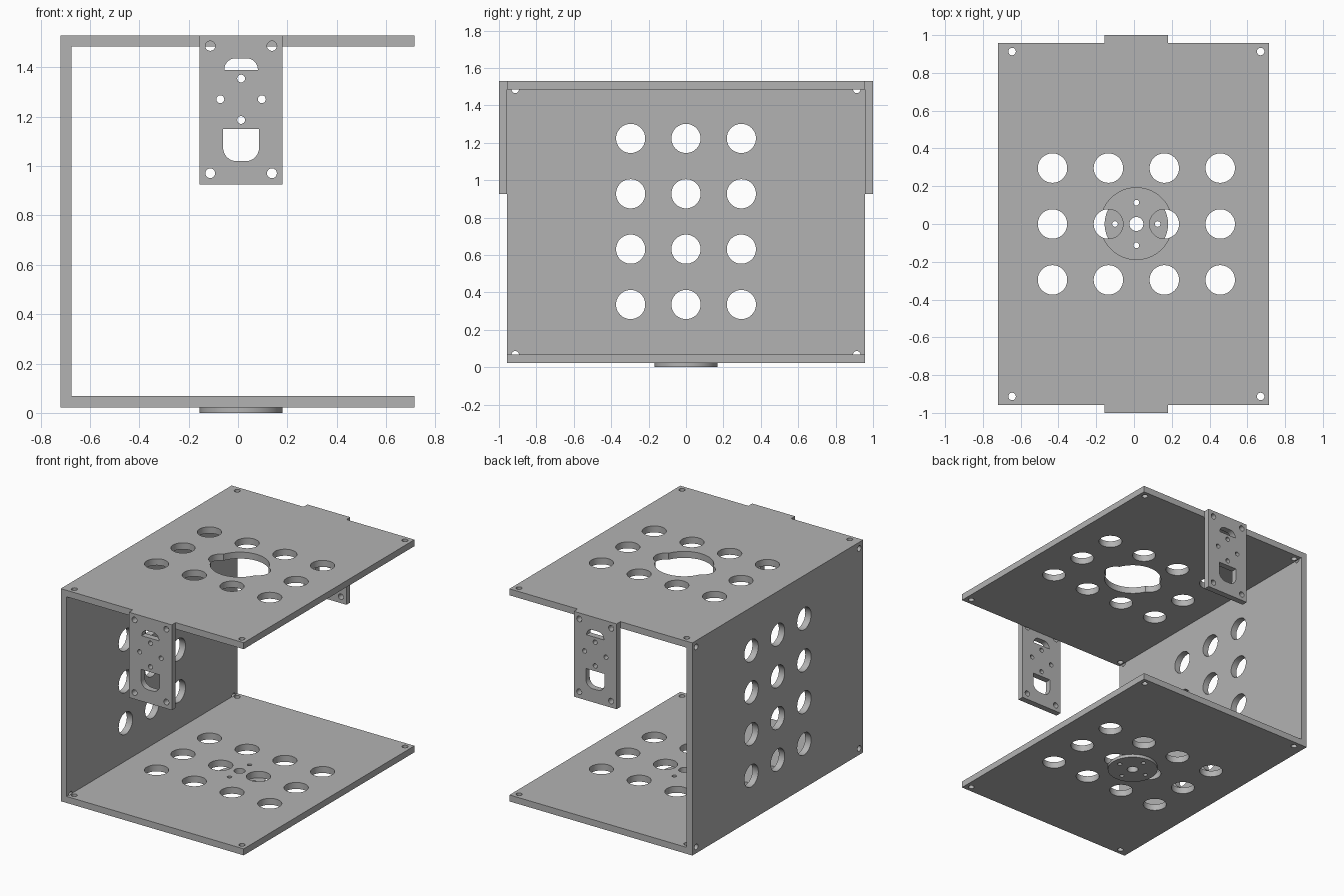
import bpy, bmesh, math
from mathutils import Vector

if "Cube" in bpy.data.objects:
    bpy.data.objects.remove(bpy.data.objects["Cube"])

grey = bpy.data.materials.new("plain grey")
grey.use_nodes = True
colour = (0.45, 0.45, 0.45, 1)
grey.diffuse_color = colour
grey.node_tree.nodes["Principled BSDF"].inputs["Base Color"].default_value = colour


def circle(a, b, r, sides=48):
    step = math.tau / sides
    return [(a + r * math.cos(i * step), b + r * math.sin(i * step)) for i in range(sides)]


def box(a0, a1, b0, b1):
    return [(a0, b0), (a1, b0), (a1, b1), (a0, b1)]


def rounded_slot(centre, half, flat, tip, r):
    """Slot with a straight edge at flat and two rounded corners at tip."""
    s = 1 if tip > flat else -1
    pts = [(centre - half, flat), (centre + half, flat)]
    for side in (1, -1):
        for i in range(9):
            t = math.pi / 2 * (i if side > 0 else 8 - i) / 8
            pts.append((centre + side * (half - r + r * math.cos(t)),
                        tip - s * r + s * r * math.sin(t)))
    return pts


def prisms(name, outlines, axis, lo, hi):
    """Extrude flat outlines along one axis into a single mesh object."""
    def place(p, d):
        q = list(p)
        q.insert("xyz".index(axis), d)
        return Vector(q)

    bm = bmesh.new()
    for outline in outlines:
        face = bm.faces.new([bm.verts.new(place(p, lo)) for p in outline])
        ext = bmesh.ops.extrude_face_region(bm, geom=[face], use_keep_orig=True)
        verts = [g for g in ext["geom"] if isinstance(g, bmesh.types.BMVert)]
        shift = place((0, 0), hi - lo)
        bmesh.ops.translate(bm, verts=verts, vec=shift)
    bmesh.ops.recalc_face_normals(bm, faces=bm.faces)
    mesh = bpy.data.meshes.new(name)
    bm.to_mesh(mesh)
    bm.free()
    mesh.materials.append(grey)
    obj = bpy.data.objects.new(name, mesh)
    bpy.context.collection.objects.link(obj)
    return obj


def cut(obj, outlines, axis, lo, hi):
    cutter = prisms("cutter", outlines, axis, lo, hi)
    cutter.hide_render = True
    mod = obj.modifiers.new("cut", "BOOLEAN")
    mod.operation = "DIFFERENCE"
    mod.solver = "EXACT"
    mod.object = cutter
    bpy.context.view_layer.objects.active = obj
    bpy.ops.object.modifier_apply(modifier=mod.name)
    bpy.data.objects.remove(cutter)


X0, X1, Y = -0.72, 0.715, 0.957       # frame extents
Z0, Z1, T = 0.022, 1.53, 0.046        # frame bottom, top, thickness
CX = 0.0125                           # centre line of the hole patterns
PITCH, HOLE, SCREW = 0.296, 0.078, 0.02
rows = (-PITCH, 0, PITCH)

# Frame: C-shaped section run from front to back
section = [(X0, Z0), (X1, Z0), (X1, Z0 + T), (X0 + T, Z0 + T),
           (X0 + T, Z1 - T), (X1, Z1 - T), (X1, Z1), (X0, Z1)]
frame = prisms("frame", [section], "y", -Y, Y)

# Plate holes and corner screw holes, through top and bottom
plate_holes = [circle(CX + (i - 1.5) * PITCH, y, HOLE) for i in range(4) for y in rows]
plate_holes += [circle(CX + sx * 0.658, sy * 0.913, SCREW, 20)
                for sx in (-1, 1) for sy in (-1, 1)]
cut(frame, plate_holes, "z", -0.2, 1.8)

# Wall holes and wall corner screw holes
wall_holes = [circle(y, 0.335 + i * PITCH, HOLE) for i in range(4) for y in rows]
wall_holes += [circle(sy * 0.913, z, SCREW, 20)
               for sy in (-1, 1) for z in (Z0 + 0.045, Z1 - 0.045)]
cut(frame, wall_holes, "x", X0 - 0.1, X0 + T + 0.002)

# Large opening in the top plate
cut(frame, [circle(CX, 0.002, 0.19, 64)], "z", 1.3, 1.7)

# Mounting disc under the bottom plate, with its hub and screw holes
disc = prisms("mounting_disc", [circle(CX, 0, 0.168, 64)], "z", 0, Z0)
hub = circle(CX, 0, 0.037, 32)
cross_y = [circle(CX, s * 0.113, 0.015, 16) for s in (-1, 1)]
cross_x = [circle(CX + s * 0.113, 0, 0.015, 16) for s in (-1, 1)]
cut(frame, [hub] + cross_y, "z", -0.1, 0.2)
cut(disc, [hub] + cross_y + cross_x, "z", -0.1, 0.2)

# Hanging brackets at front and back
slots = [rounded_slot(CX, 0.068, 1.39, 1.437, 0.046),
         rounded_slot(CX, 0.073, 1.15, 1.02, 0.055)]
screws = [circle(CX + s * 0.125, z, SCREW, 20) for s in (-1, 1) for z in (0.971, 1.487)]
diamond = [circle(CX + dx * 0.084, 1.271 + dz * 0.084, 0.016, 16)
           for dx, dz in ((1, 0), (-1, 0), (0, 1), (0, -1))]
brackets = []
for name, y0, y1 in (("front_bracket", -1, -Y), ("back_bracket", Y, 1)):
    bracket = prisms(name, [box(CX - 0.168, CX + 0.168, 0.925, Z1)], "y", y0, y1)
    cut(bracket, slots + screws + diamond, "y", y0 - 0.1, y1 + 0.1)
    brackets.append(bracket)

# Smooth hole walls, keep plate edges sharp
bpy.ops.object.select_all(action="DESELECT")
for obj in [frame, disc] + brackets:
    obj.select_set(True)
bpy.context.view_layer.objects.active = frame
bpy.ops.object.shade_smooth_by_angle(angle=math.radians(30))
